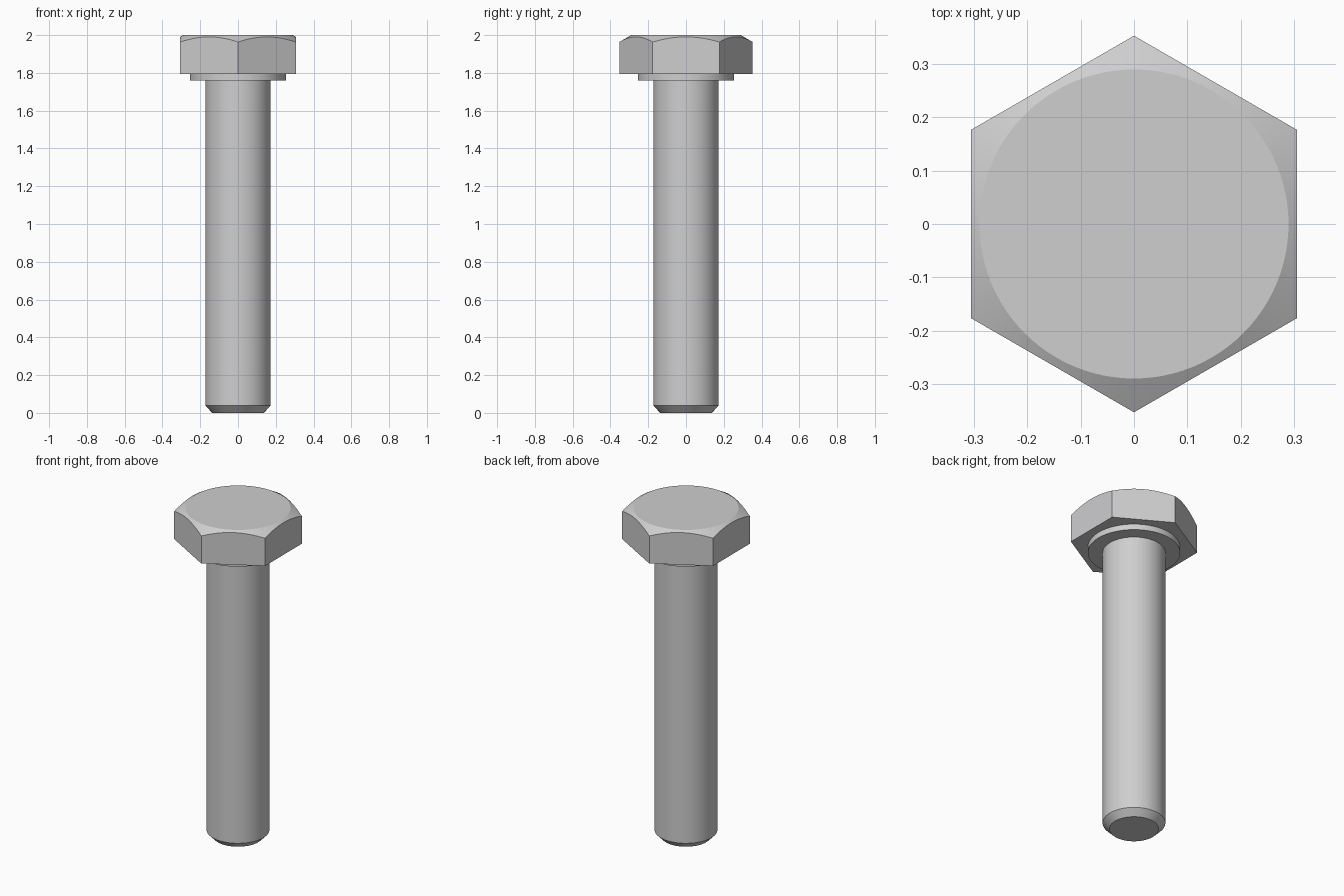
import bpy
import bmesh
import math

cube = bpy.data.objects.get("Cube")
if cube:
    bpy.data.objects.remove(cube, do_unlink=True)

SEGMENTS = 96
APOTHEM = 0.306
TOP_RADIUS = 0.29

# Single steel material
steel = bpy.data.materials.new("steel grey")
steel.use_nodes = True
colour = (0.62, 0.62, 0.63, 1.0)
steel.diffuse_color = colour
steel.node_tree.nodes["Principled BSDF"].inputs["Base Color"].default_value = colour


def round_radius(r):
    """Circular ring outline."""
    return lambda a: r


def hex_radius(a):
    """Hexagon outline with flats facing +x and -x."""
    sector = math.radians(60)
    offset = (a + sector / 2) % sector - sector / 2
    return APOTHEM / math.cos(offset)


def loft(name, rings):
    """Skin a closed solid through (radius, height) functions of angle, bottom first."""
    bm = bmesh.new()
    angles = [2 * math.pi * i / SEGMENTS for i in range(SEGMENTS)]
    loops = [[bm.verts.new((radius(a) * math.cos(a), radius(a) * math.sin(a), height(a)))
              for a in angles] for radius, height in rings]
    for low, high in zip(loops, loops[1:]):
        for i in range(SEGMENTS):
            j = (i + 1) % SEGMENTS
            bm.faces.new((low[i], low[j], high[j], high[i]))
    bm.faces.new(loops[0][::-1])
    bm.faces.new(loops[-1])
    mesh = bpy.data.meshes.new(name)
    bm.to_mesh(mesh)
    bm.free()
    mesh.materials.append(steel)
    obj = bpy.data.objects.new(name, mesh)
    bpy.context.collection.objects.link(obj)
    bpy.ops.object.select_all(action="DESELECT")
    obj.select_set(True)
    bpy.context.view_layer.objects.active = obj
    bpy.ops.object.shade_smooth_by_angle(angle=math.radians(20))
    return obj


def lathe(name, profile):
    """Turned part from (radius, height) points."""
    return loft(name, [(round_radius(r), lambda a, z=z: z) for r, z in profile])


def chamfer_height(a):
    """Height where the 30 degree top cone meets the hexagon sides."""
    return 2.0 - (hex_radius(a) - TOP_RADIUS) * math.tan(math.radians(30))


# Shank with chamfered tip
lathe("shank", [(0.136, 0.0), (0.173, 0.038), (0.173, 1.77)])

# Bearing collar under the head
lathe("collar", [(0.255, 1.76), (0.255, 1.80)])

# Hexagonal head with conical top chamfer
loft("hex_head", [
    (hex_radius, lambda a: 1.795),
    (hex_radius, chamfer_height),
    (round_radius(TOP_RADIUS), lambda a: 2.0),
])
